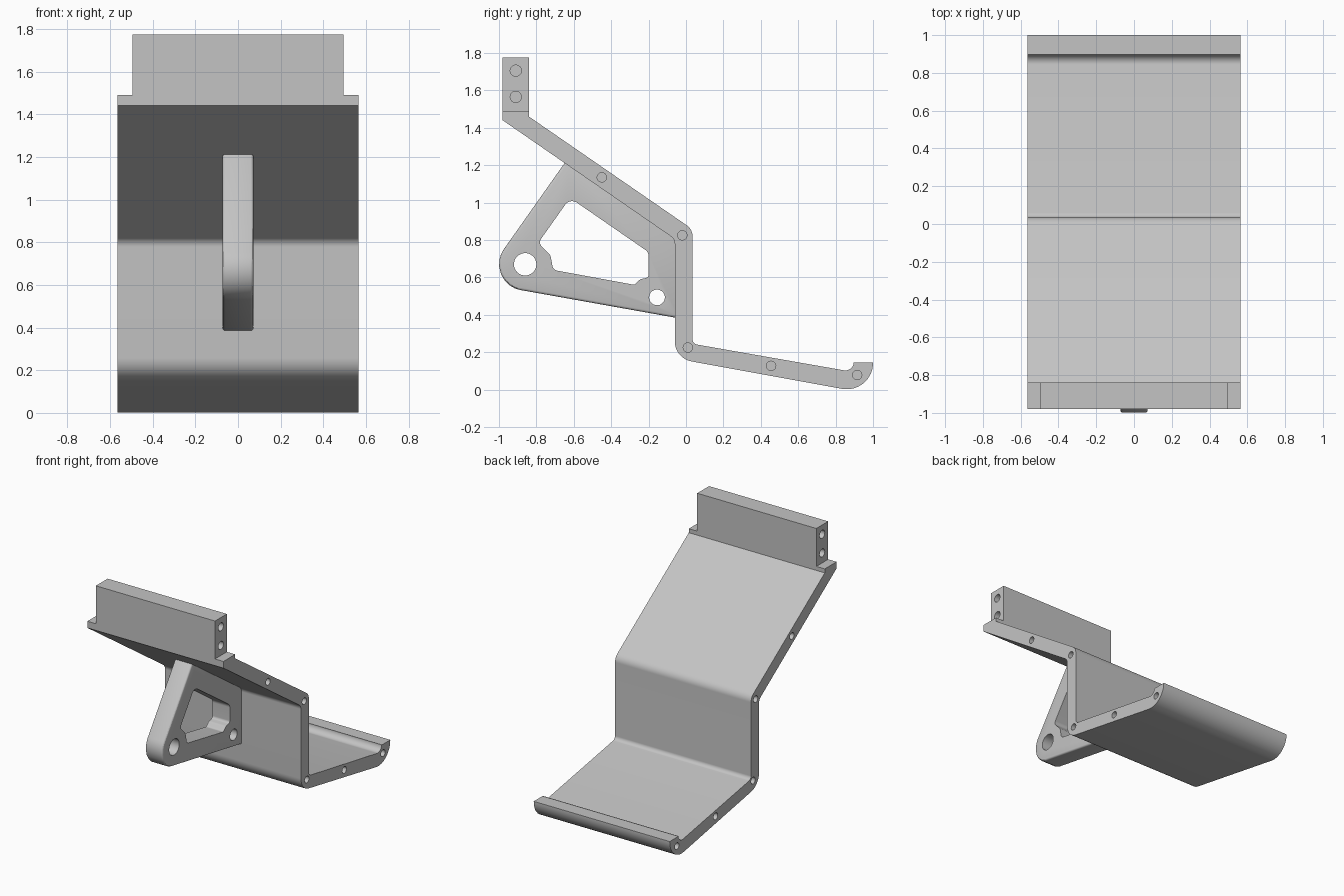
import bpy, bmesh, math
from mathutils import Vector, Matrix

if "Cube" in bpy.data.objects:
    bpy.data.objects.remove(bpy.data.objects["Cube"])

GREY = (0.55, 0.55, 0.55, 1)
metal = bpy.data.materials.new("light grey")
metal.diffuse_color = GREY
metal.use_nodes = True
metal.node_tree.nodes["Principled BSDF"].inputs["Base Color"].default_value = GREY


def rounded(corners, steps=10):
    """Outline in (y, z) from corners given as (y, z, fillet radius)."""
    out = []
    for i, (y, z, r) in enumerate(corners):
        p = Vector((y, z))
        if r == 0:
            out.append(p)
            continue
        u = (Vector(corners[i - 1][:2]) - p).normalized()
        v = (Vector(corners[(i + 1) % len(corners)][:2]) - p).normalized()
        half = u.angle(v) / 2
        centre = p + (u + v).normalized() * r / math.sin(half)
        t = r / math.tan(half)
        a, b = p + u * t - centre, p + v * t - centre
        out += [centre + a.lerp(b, k / steps).normalized() * r for k in range(steps + 1)]
    return out


def add_object(name, bm):
    bmesh.ops.recalc_face_normals(bm, faces=bm.faces)
    mesh = bpy.data.meshes.new(name)
    bm.to_mesh(mesh)
    bm.free()
    mesh.materials.append(metal)
    obj = bpy.data.objects.new(name, mesh)
    bpy.context.collection.objects.link(obj)
    return obj


def prism(name, corners, x0, x1):
    bm = bmesh.new()
    face = bm.faces.new([bm.verts.new((x0, p.x, p.y)) for p in rounded(corners)])
    ext = bmesh.ops.extrude_face_region(bm, geom=[face])["geom"]
    bmesh.ops.translate(bm, vec=(x1 - x0, 0, 0),
                        verts=[g for g in ext if isinstance(g, bmesh.types.BMVert)])
    return add_object(name, bm)


def pins(name, holes):
    """Cylinders along x, one per (x, y, z, radius, length)."""
    bm = bmesh.new()
    for x, y, z, r, length in holes:
        place = Matrix.Translation((x, y, z)) @ Matrix.Rotation(math.pi / 2, 4, "Y")
        bmesh.ops.create_cone(bm, cap_ends=True, segments=32, radius1=r, radius2=r,
                              depth=length, matrix=place)
    return add_object(name, bm)


def apply_modifiers(obj):
    deps = bpy.context.evaluated_depsgraph_get()
    mesh = bpy.data.meshes.new_from_object(obj.evaluated_get(deps))
    obj.modifiers.clear()
    obj.data = mesh


def cut(obj, cutter):
    mod = obj.modifiers.new("cut", "BOOLEAN")
    mod.operation, mod.solver, mod.object = "DIFFERENCE", "EXACT", cutter
    apply_modifiers(obj)
    bpy.data.objects.remove(cutter)


# Bent plate: top flange, sloping slab, upright, shelf and hooked lip
W, FLANGE = 0.565, 0.495
plate = prism("bent_plate", [
    (-0.98, 1.775, 0), (-0.84, 1.775, 0), (-0.84, 1.46, 0),
    (0.035, 0.857, 0.07), (0.035, 0.245, 0.03),
    (0.897, 0.094, 0.045), (0.897, 0.145, 0), (1.0, 0.145, 0),
    (1.0, -0.026, 0.14), (-0.06, 0.167, 0.11),
    (-0.06, 0.805, 0.05), (-0.98, 1.44, 0)], -W, W)

# Shoulders beside the narrower flange
for s in (-1, 1):
    cut(plate, prism("shoulder_cutter", [
        (-1.1, 1.49, 0), (-0.7, 1.49, 0), (-0.7, 1.9, 0), (-1.1, 1.9, 0)],
        s * FLANGE, s * 0.7))

# Blind screw holes in both ends
DEPTH = 0.1
flange_holes = [(-0.91, 1.705), (-0.91, 1.565)]
edge_holes = [(-0.45, 1.135), (-0.02, 0.825), (0.01, 0.225), (0.455, 0.127), (0.915, 0.078)]
cut(plate, pins("screw_hole_cutter",
                [(s * FLANGE, y, z, 0.03, 2 * DEPTH) for s in (-1, 1) for y, z in flange_holes]
                + [(s * W, y, z, 0.025, 2 * DEPTH) for s in (-1, 1) for y, z in edge_holes]))

# Central support rib with softened edges
rib = prism("support_rib", [
    (-1.101, 0.571, 0.14), (-0.03, 0.38, 0), (-0.03, 0.82, 0), (-0.63, 1.238, 0)],
    -0.072, 0.072)
bevel = rib.modifiers.new("soft_edges", "BEVEL")
bevel.width, bevel.segments, bevel.angle_limit = 0.013, 3, math.radians(60)
apply_modifiers(rib)

# Window through the rib, following the two bosses
cut(rib, prism("window_cutter", [
    (-0.62, 1.025, 0.045), (-0.2, 0.735, 0.04), (-0.2, 0.6, 0.02),
    (-0.245, 0.59, 0.03), (-0.275, 0.56, 0.02), (-0.71, 0.64, 0.03),
    (-0.725, 0.72, 0.04), (-0.79, 0.785, 0.03)], -0.2, 0.2))

# Pivot hole and pin hole
cut(rib, pins("pivot_cutter", [(0, -0.86, 0.67, 0.06, 0.4), (0, -0.155, 0.493, 0.042, 0.4)]))

for obj in (plate, rib):
    bpy.ops.object.select_all(action="DESELECT")
    obj.select_set(True)
    bpy.context.view_layer.objects.active = obj
    bpy.ops.object.shade_smooth_by_angle(angle=math.radians(30))
